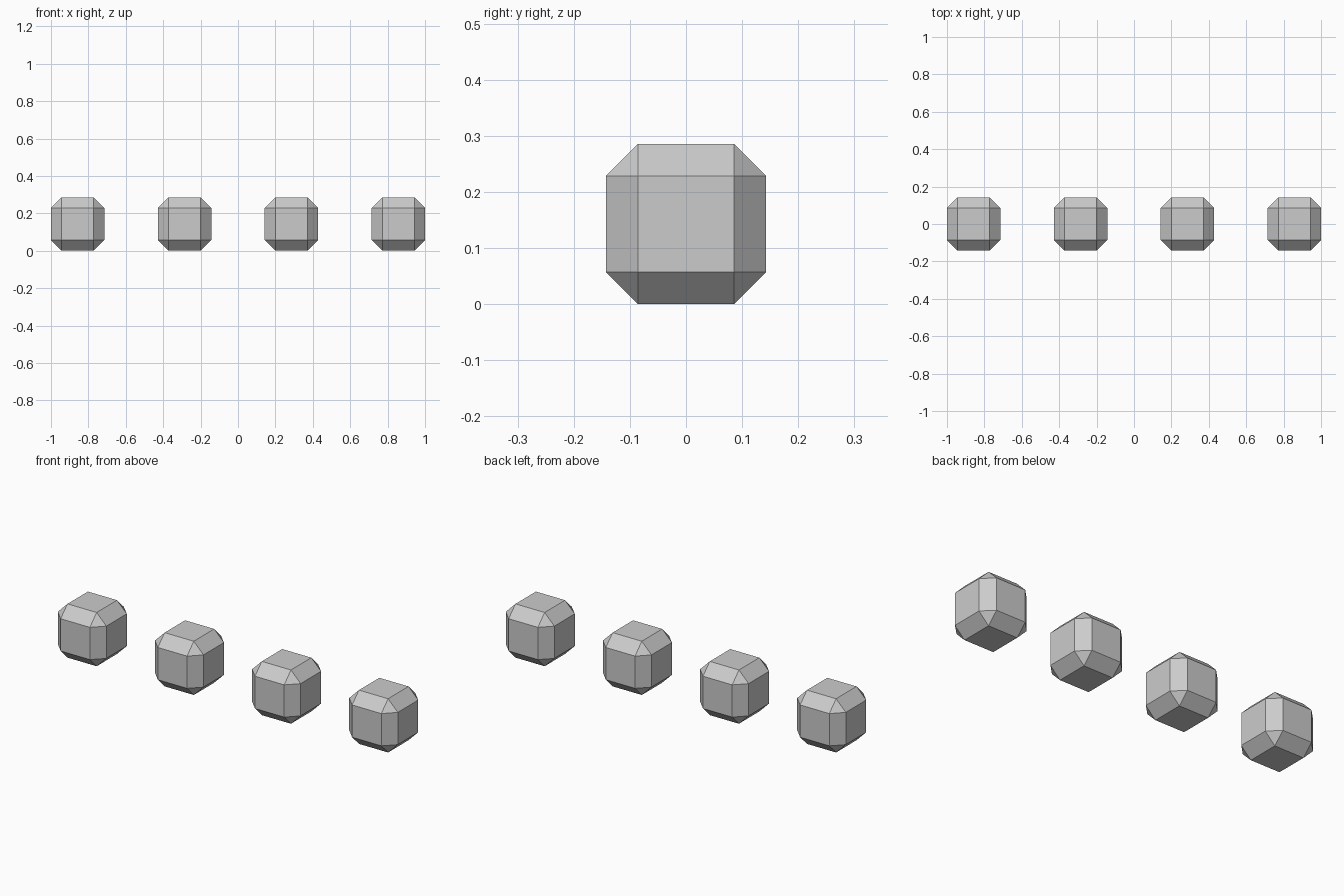
import bpy

if "Cube" in bpy.data.objects:
    bpy.data.objects.remove(bpy.data.objects["Cube"])

SIZE = 2 / 7          # cube edge length
SPACING = 2 * SIZE    # distance between cube centres
CHAMFER = 0.2 * SIZE  # flat cut on every edge

# Row of four chamfered cubes, flat shaded
for i in range(4):
    bpy.ops.mesh.primitive_cube_add(size=SIZE, location=((i - 1.5) * SPACING, 0, SIZE / 2))
    cube = bpy.context.object
    cube.name = f"chamfered_cube_{i + 1}"
    bevel = cube.modifiers.new("chamfer", 'BEVEL')
    bevel.width = CHAMFER
    bevel.segments = 1
    bevel.limit_method = 'NONE'
